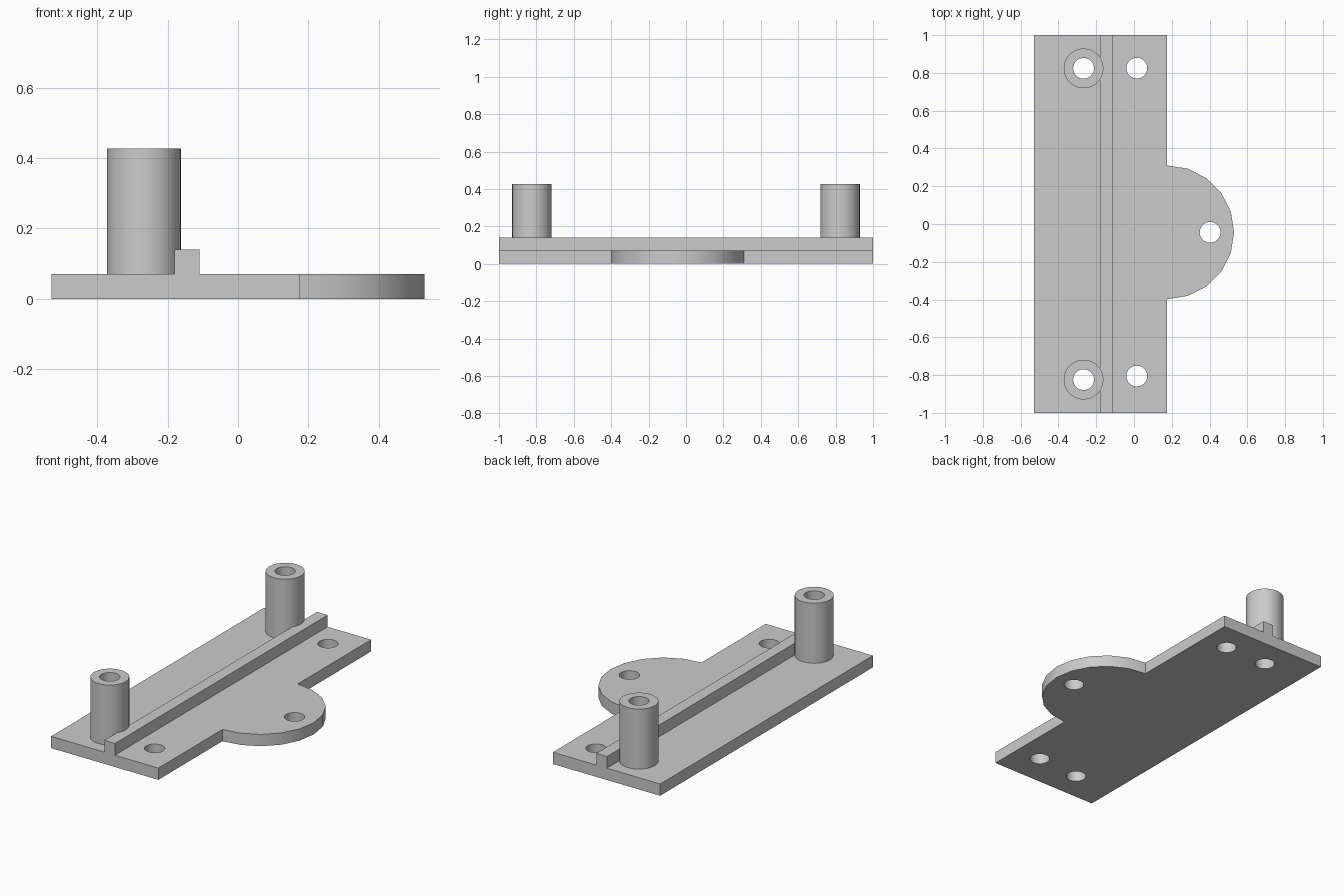
import bpy
import bmesh
from math import cos, sin, pi, radians

cube = bpy.data.objects.get("Cube")
if cube:
    bpy.data.objects.remove(cube, do_unlink=True)

# Main dimensions
LEFT, EDGE = -0.53, 0.176
PLATE_TOP, RIDGE_TOP, POST_TOP = 0.07, 0.14, 0.427
TAB_Y, TAB_R = -0.044, 0.354
POST_X, POST_Y, POST_R = -0.267, 0.824, 0.105
HOLE_R = 0.055

grey = bpy.data.materials.new("plain grey")
grey.use_nodes = True
colour = (0.6, 0.6, 0.6, 1)
grey.diffuse_color = colour
grey.node_tree.nodes["Principled BSDF"].inputs["Base Color"].default_value = colour


def extrude_profile(name, points, z0, z1):
    """Solid made by raising a flat outline from z0 to z1."""
    bm = bmesh.new()
    face = bm.faces.new([bm.verts.new((x, y, z0)) for x, y in points])
    up = bmesh.ops.extrude_face_region(bm, geom=[face])["geom"]
    verts = [v for v in up if isinstance(v, bmesh.types.BMVert)]
    bmesh.ops.translate(bm, verts=verts, vec=(0, 0, z1 - z0))
    bmesh.ops.recalc_face_normals(bm, faces=bm.faces)
    mesh = bpy.data.meshes.new(name)
    bm.to_mesh(mesh)
    bm.free()
    mesh.materials.append(grey)
    obj = bpy.data.objects.new(name, mesh)
    bpy.context.collection.objects.link(obj)
    return obj


def circle(x, y, r, n=40):
    return [(x + r * cos(2 * pi * i / n), y + r * sin(2 * pi * i / n)) for i in range(n)]


def drill(obj, x, y):
    """Cut a round through hole at x, y."""
    cutter = extrude_profile("hole_cutter", circle(x, y, HOLE_R), -0.1, 0.6)
    cutter.hide_render = True
    mod = obj.modifiers.new("hole", "BOOLEAN")
    mod.operation, mod.solver, mod.object = "DIFFERENCE", "EXACT", cutter
    bpy.context.view_layer.objects.active = obj
    bpy.ops.object.modifier_apply(modifier=mod.name)
    bpy.data.objects.remove(cutter, do_unlink=True)


# Base plate with its rounded side tab
tab = [(EDGE + TAB_R * cos(radians(a)), TAB_Y + TAB_R * sin(radians(a)))
       for a in range(-90, 91, 18)]
outline = [(LEFT, 1), (LEFT, -1), (EDGE, -1)] + tab + [(EDGE, 1)]
base = extrude_profile("base_plate", outline, 0, PLATE_TOP)
for x, y in [(POST_X, POST_Y), (POST_X, -POST_Y), (0.015, 0.825),
             (0.015, -0.805), (0.403, TAB_Y)]:
    drill(base, x, y)

# Long ridge along the plate
ridge = extrude_profile("ridge", [(-0.18, -1), (-0.11, -1), (-0.11, 1), (-0.18, 1)],
                        PLATE_TOP, RIDGE_TOP)

# Hollow posts
parts = [base, ridge]
for name, side in (("front_post", -1), ("back_post", 1)):
    post = extrude_profile(name, circle(POST_X, side * POST_Y, POST_R), PLATE_TOP, POST_TOP)
    drill(post, POST_X, side * POST_Y)
    parts.append(post)

# Smooth round walls, keep the corners sharp
bpy.ops.object.select_all(action="DESELECT")
for obj in parts:
    obj.select_set(True)
bpy.context.view_layer.objects.active = base
bpy.ops.object.shade_smooth_by_angle(angle=radians(30))
